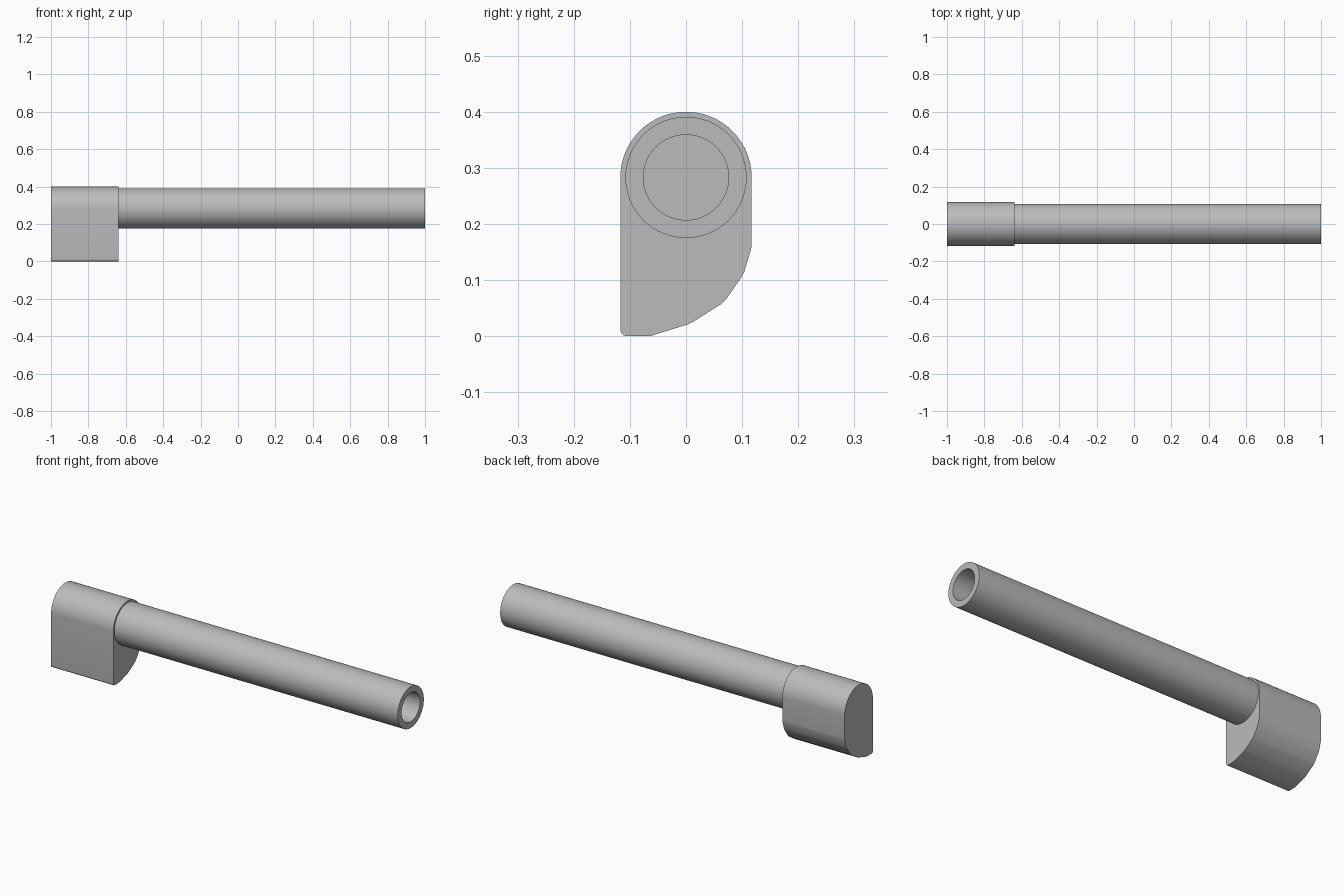
import bpy, bmesh
from math import sin, cos, pi, radians

if "Cube" in bpy.data.objects:
    bpy.data.objects.remove(bpy.data.objects["Cube"], do_unlink=True)

AXIS_Z = 0.283
JOIN_X = -0.64

grey = bpy.data.materials.new("grey_metal")
grey.use_nodes = True
colour = (0.5, 0.5, 0.5, 1)
grey.diffuse_color = colour
grey.node_tree.nodes["Principled BSDF"].inputs["Base Color"].default_value = colour


def finish(name, bm, angle):
    bmesh.ops.recalc_face_normals(bm, faces=bm.faces)
    mesh = bpy.data.meshes.new(name)
    bm.to_mesh(mesh)
    bm.free()
    mesh.materials.append(grey)
    obj = bpy.data.objects.new(name, mesh)
    bpy.context.collection.objects.link(obj)
    bpy.ops.object.select_all(action="DESELECT")
    obj.select_set(True)
    bpy.context.view_layer.objects.active = obj
    bpy.ops.object.shade_smooth_by_angle(angle=radians(angle))


def arc(cy, cz, r, start, end, steps):
    angles = [radians(start + (end - start) * i / steps) for i in range(steps + 1)]
    return [(cy + r * cos(a), cz + r * sin(a)) for a in angles]


# End block: rounded top, straight front, faceted curve at lower back
profile = arc(0, AXIS_Z, 0.117, 0, 180, 48)
profile += arc(-0.105, 0.012, 0.012, 180, 270, 6)
profile += [(-0.064, 0), (-0.055, 0.003), (0.003, 0.021), (0.015, 0.027),
            (0.062, 0.057), (0.073, 0.068), (0.098, 0.104), (0.104, 0.115),
            (0.116, 0.155), (0.117, 0.163)]
bm = bmesh.new()
face = bm.faces.new([bm.verts.new((-1, y, z)) for y, z in profile])
ext = bmesh.ops.extrude_face_region(bm, geom=[face], use_keep_orig=True)
top = [g for g in ext["geom"] if isinstance(g, bmesh.types.BMVert)]
bmesh.ops.translate(bm, verts=top, vec=(JOIN_X + 1, 0, 0))
finish("end_block", bm, 30)

# Hollow tube: outer wall, open rim, bore and bore floor
bm = bmesh.new()
rings = []
for x, r in [(JOIN_X - 0.01, 0.108), (1, 0.108), (1, 0.076), (JOIN_X, 0.076)]:
    pts = arc(0, AXIS_Z, r, 0, 360, 64)[:-1]
    rings.append([bm.verts.new((x, y, z)) for y, z in pts])
for a, b in zip(rings, rings[1:]):
    for i in range(len(a)):
        j = (i + 1) % len(a)
        bm.faces.new((a[i], a[j], b[j], b[i]))
bm.faces.new(rings[0])
bm.faces.new(rings[-1])
finish("hollow_tube", bm, 30)
